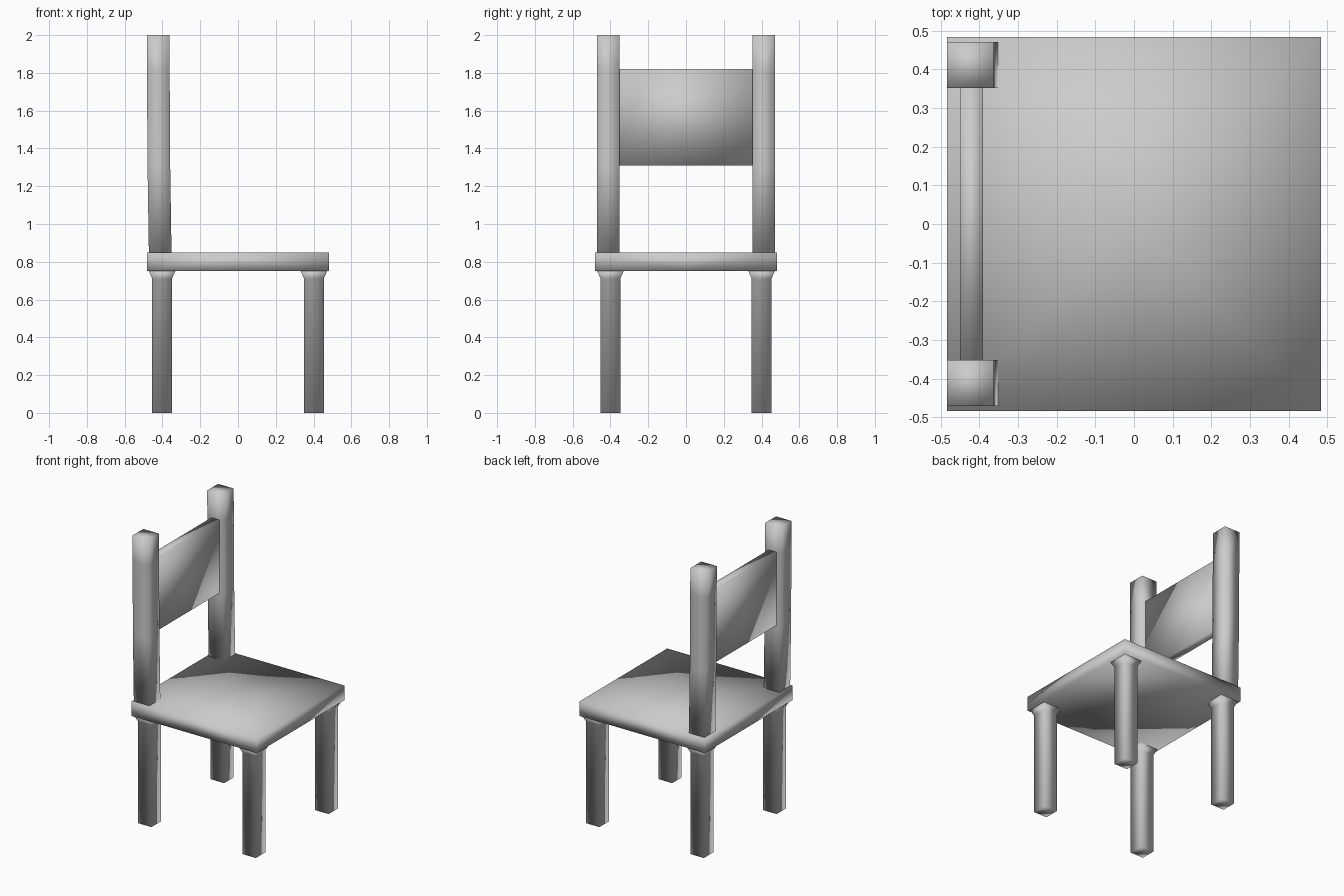
import bpy, bmesh

if "Cube" in bpy.data.objects:
    bpy.data.objects.remove(bpy.data.objects["Cube"])


def loft(name, sections, mirror=(False, False)):
    """Square-sided solid through sections (cx, cy, z, half_x, half_y), smooth shaded."""
    bm = bmesh.new()
    rings = []
    for cx, cy, z, hx, hy in sections:
        rings.append([bm.verts.new((cx + sx * hx, cy + sy * hy, z))
                      for sx, sy in ((-1, -1), (1, -1), (1, 1), (-1, 1))])
    for a, b in zip(rings, rings[1:]):
        for i in range(4):
            j = (i + 1) % 4
            bm.faces.new((a[i], a[j], b[j], b[i]))
    bm.faces.new(rings[0][::-1])
    bm.faces.new(rings[-1])
    for f in bm.faces:
        f.smooth = True
    mesh = bpy.data.meshes.new(name)
    bm.to_mesh(mesh)
    bm.free()
    obj = bpy.data.objects.new(name, mesh)
    bpy.context.collection.objects.link(obj)
    if any(mirror):
        mod = obj.modifiers.new("Mirror", 'MIRROR')
        mod.use_axis = (mirror[0], mirror[1], False)
    return obj


# Seat: one quarter slab mirrored to four, with the inner cut faces removed
seat = loft("seat", [(0.2415, 0.2415, 0.75, 0.2415, 0.2415),
                     (0.2415, 0.2415, 0.85, 0.2415, 0.2415)], (True, True))
bm = bmesh.new()
bm.from_mesh(seat.data)
inner = [f for f in bm.faces
         if all(abs(v.co.x) < 1e-5 for v in f.verts)
         or all(abs(v.co.y) < 1e-5 for v in f.verts)]
bmesh.ops.delete(bm, geom=inner, context='FACES_ONLY')
bm.to_mesh(seat.data)
bm.free()

# Four legs, flared where they meet the seat
loft("legs", [(0.402, 0.4, 0.0, 0.052, 0.052),
              (0.402, 0.4, 0.71, 0.052, 0.052),
              (0.402, 0.4, 0.75, 0.07, 0.07)], (True, True))

# Two back posts, leaning slightly backwards
loft("back_posts", [(-0.412, 0.411, 0.85, 0.06, 0.06),
                    (-0.419, 0.411, 1.31, 0.06, 0.06),
                    (-0.422, 0.411, 1.82, 0.06, 0.06),
                    (-0.423, 0.411, 2.0, 0.06, 0.06)], (False, True))

# Backrest panel between the posts
loft("backrest", [(-0.42, 0.0, 1.31, 0.03, 0.351),
                  (-0.42, 0.0, 1.82, 0.03, 0.351)])
